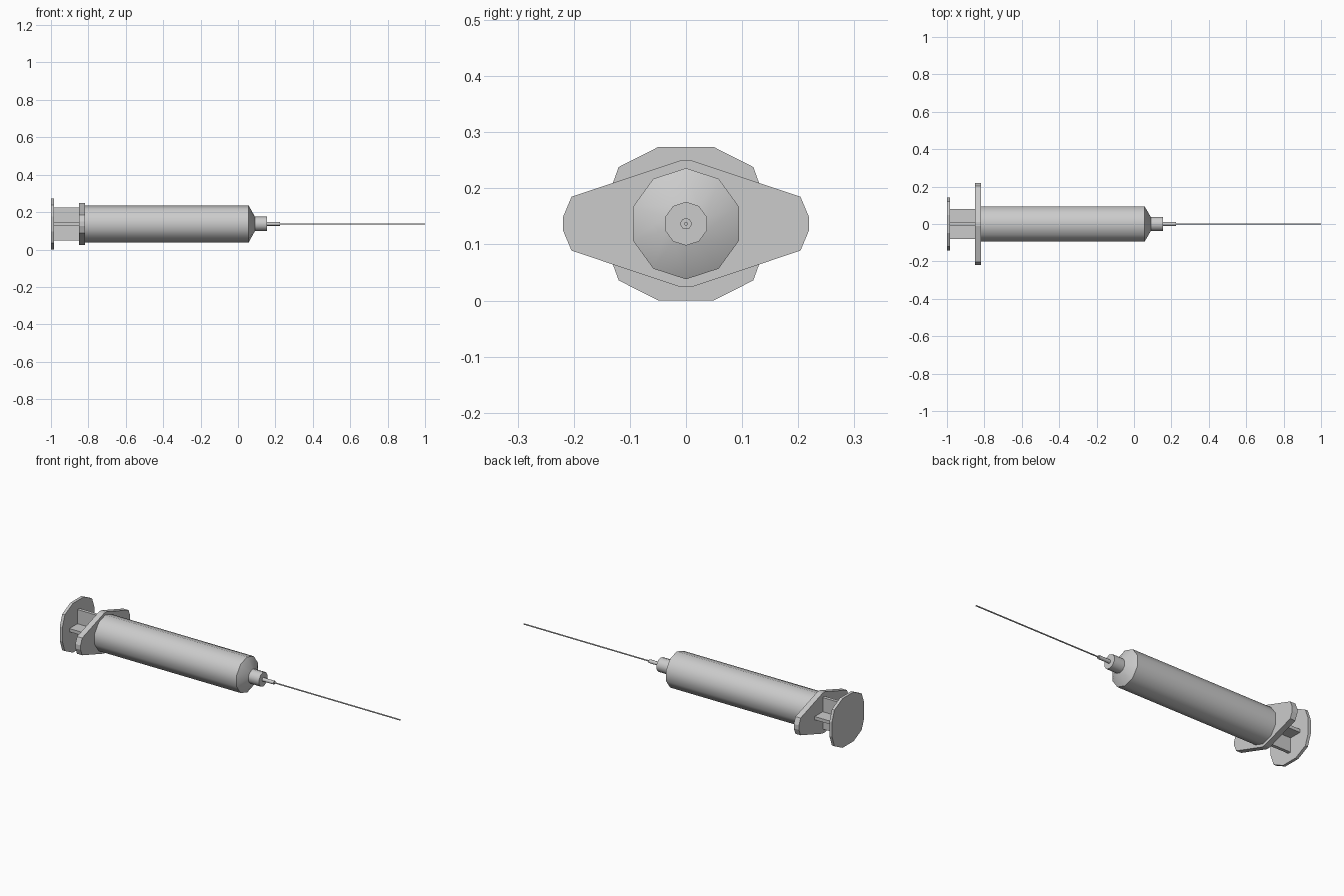
import bpy, bmesh, math

if "Cube" in bpy.data.objects:
    bpy.data.objects.remove(bpy.data.objects["Cube"])

CZ = 0.137  # height of the syringe axis


def finish(name, bm, smooth):
    bmesh.ops.recalc_face_normals(bm, faces=bm.faces[:])
    me = bpy.data.meshes.new(name)
    bm.to_mesh(me)
    bm.free()
    ob = bpy.data.objects.new(name, me)
    bpy.context.collection.objects.link(ob)
    if smooth:
        bpy.ops.object.select_all(action='DESELECT')
        ob.select_set(True)
        bpy.context.view_layer.objects.active = ob
        bpy.ops.object.shade_smooth_by_angle(angle=math.radians(42))
    return ob


def loft(name, rings, smooth=False):
    """Skin equal-length rings of 3D points and cap both ends."""
    bm = bmesh.new()
    vs = [[bm.verts.new(p) for p in r] for r in rings]
    n = len(vs[0])
    for a, b in zip(vs, vs[1:]):
        for i in range(n):
            j = (i + 1) % n
            bm.faces.new((a[i], a[j], b[j], b[i]))
    bm.faces.new(vs[0])
    bm.faces.new(vs[-1])
    return finish(name, bm, smooth)


def lathe(name, profile, sides=10):
    """Revolve (x, radius) pairs around the axis, one vertex straight up."""
    ang = [2 * math.pi * i / sides for i in range(sides)]
    return loft(name, [[(x, r * math.sin(a), CZ + r * math.cos(a)) for a in ang]
                       for x, r in profile], True)


def plate(name, quarter, x0, x1):
    """Mirror a quarter outline (top to side) into a full flat plate."""
    half = quarter + [(y, -z) for y, z in reversed(quarter)]
    outline = half + [(-y, z) for y, z in reversed(half)]
    return loft(name, [[(x, y, CZ + z) for y, z in outline] for x in (x0, x1)])


# thumb rest and finger flange
plate("thumb_rest", [(0.049, 0.137), (0.12, 0.101), (0.142, 0.04)], -1.0, -0.984)
plate("finger_flange", [(0.011, 0.1125), (0.204, 0.048), (0.219, 0.0125)], -0.85, -0.818)

# cross-shaped plunger rod
T, W, H = 0.009, 0.08, 0.088
plate("plunger_rod", [(T, H), (T, T), (W, T)], -0.984, -0.84)

# barrel with tapered shoulder, hub and needle
lathe("barrel", [(-0.82, 0.099), (0.057, 0.099), (0.09, 0.039)])
lathe("needle_hub", [(0.088, 0.039), (0.156, 0.039)])
lathe("needle_collar", [(0.154, 0.01), (0.225, 0.01)])
lathe("needle", [(0.22, 0.0035), (1.0, 0.0035)])
